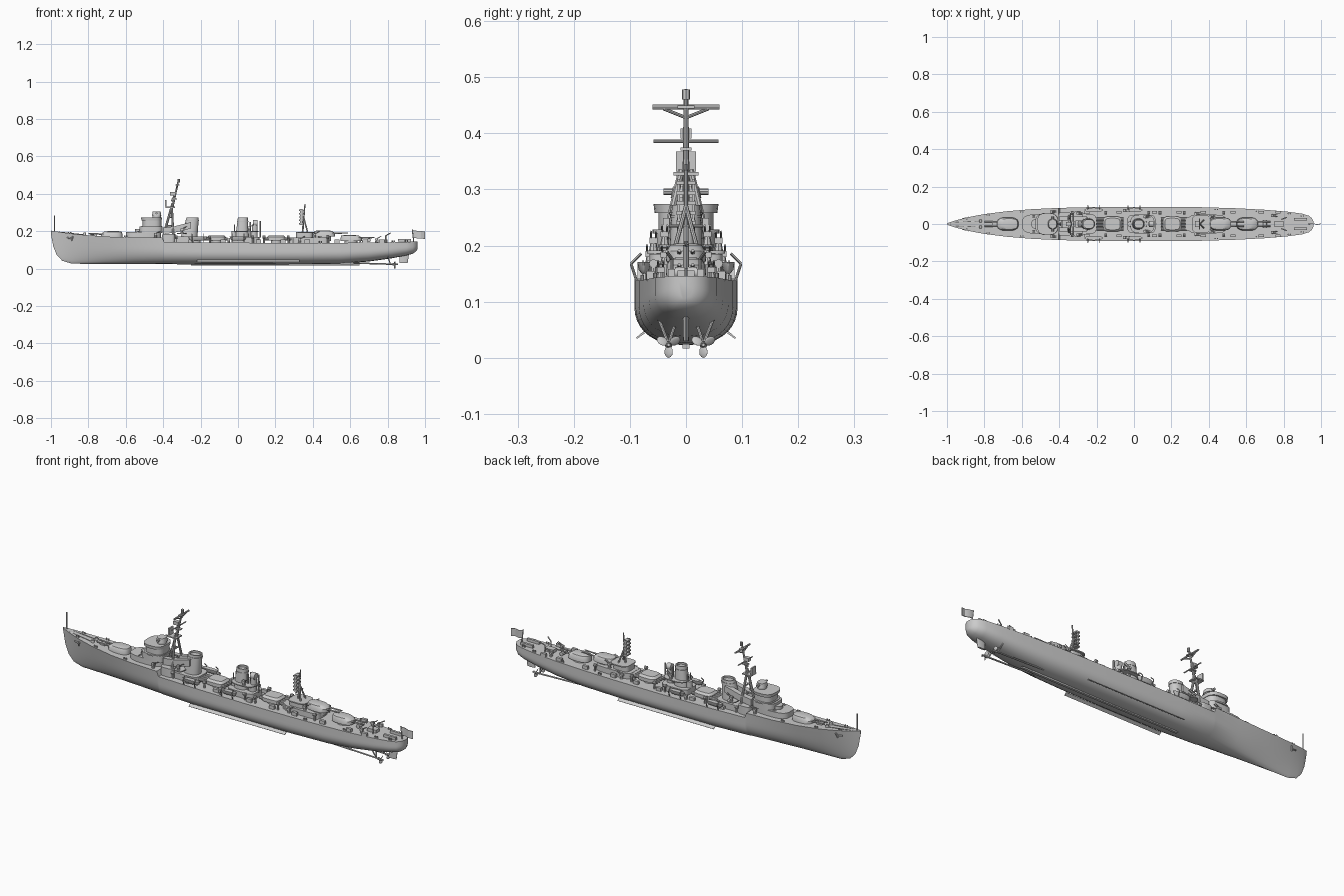
import bpy, bmesh, math
from mathutils import Vector, Matrix

def finish(bm, name):
    bmesh.ops.recalc_face_normals(bm, faces=bm.faces)
    me = bpy.data.meshes.new(name)
    bm.to_mesh(me); bm.free()
    ob = bpy.data.objects.new(name, me)
    bpy.context.collection.objects.link(ob)
    return ob

def add_loft(bm, rings):
    vs = [[bm.verts.new(p) for p in r] for r in rings]
    n = len(vs[0])
    for a, b in zip(vs, vs[1:]):
        for i in range(n):
            bm.faces.new((a[i], a[(i+1) % n], b[(i+1) % n], b[i]))
    bm.faces.new(vs[0]); bm.faces.new(vs[-1])

def ring(cx, cy, lx, ly, z, p=2, n=28):
    # superellipse outline: p=2 ellipse, larger p = squarer
    out = []
    for i in range(n):
        a = 2*math.pi*(i+.5)/n
        c, s = math.cos(a), math.sin(a)
        out.append((cx + lx/2*math.copysign(abs(c)**(2/p), c),
                    cy + ly/2*math.copysign(abs(s)**(2/p), s), z))
    return out

def add_slab(bm, cx, cy, lx, ly, z0, z1, p=4, top=1.0, n=28):
    add_loft(bm, [ring(cx, cy, lx, ly, z0, p, n), ring(cx, cy, lx*top, ly*top, z1, p, n)])

def slabs(name, rows):
    bm = bmesh.new()
    for r in rows: add_slab(bm, *r)
    return finish(bm, name)

def add_rod(bm, a, b, r, r2=None, seg=8):
    a, b = Vector(a), Vector(b)
    d = b - a
    m = Matrix.Translation((a+b)/2) @ d.to_track_quat('Z', 'Y').to_matrix().to_4x4()
    bmesh.ops.create_cone(bm, cap_ends=True, segments=seg, radius1=r,
                          radius2=r if r2 is None else r2, depth=d.length, matrix=m)

def rods(name, rows):
    bm = bmesh.new()
    for r in rows: add_rod(bm, *r)
    return finish(bm, name)

def add_box(bm, c, s):
    bmesh.ops.create_cube(bm, size=1, matrix=Matrix.Translation(c) @ Matrix.Diagonal((*s, 1)))

def boxes(name, rows):
    bm = bmesh.new()
    for c, s in rows: add_box(bm, c, s)
    return finish(bm, name)

# hull: x, half beam, deck height, keel height, fullness
stations = [(-1, .002, .203, .185, 0), (-.988, .008, .201, .12, 0), (-.97, .014, .198, .075, 0),
    (-.94, .023, .194, .042, .05), (-.89, .036, .187, .027, .1), (-.8, .053, .178, .025, .25),
    (-.68, .068, .170, .025, .45), (-.55, .079, .167, .025, .7), (-.405, .086, .167, .024, .88),
    (-.395, .086, .142, .024, .88), (-.2, .091, .140, .022, 1), (.1, .092, .138, .022, 1),
    (.35, .090, .138, .023, 1), (.55, .084, .138, .026, 1), (.7, .076, .139, .038, 1),
    (.82, .066, .141, .055, 1), (.9, .055, .143, .070, 1), (.935, .044, .144, .080, 1),
    (.952, .030, .145, .092, 1), (.960, .012, .146, .104, 1)]
bm = bmesh.new()
rings = []
for x, b, zd, zk, w in stations:
    side = []
    for i in range(13):
        s = (i/12)**1.4
        t = min(1, s/.62)
        y = b*((1-w)*s**.85 + w*(1-(1-t)**2.3)**(1/2.3))
        side.append((x, y, zk+(zd-zk)*s))
    rings.append([(x, -y, z) for x, y, z in side[:0:-1]] + side)
add_loft(bm, rings)
finish(bm, "hull")

rods("bilge_keels", [])
boxes("keel_strip", [((.2, 0, .021), (.9, .012, .008))])
bm = bmesh.new()
for s in (-1, 1):
    add_loft(bm, [[(x, s*.076, .047), (x, s*.089, .036), (x, s*.087, .034), (x, s*.073, .044)]
                  for x in (-.22, .33)])
finish(bm, "bilge_keel_fins")
bpy.data.objects.remove(bpy.data.objects["bilge_keels"])

# rudder, shafts, propellers
bm = bmesh.new()
add_loft(bm, [ring(.885, 0, .045, .010, .03), ring(.89, 0, .05, .012, .085)])
finish(bm, "rudder")
bm = bmesh.new()
for s in (-1, 1):
    y = s*.031
    add_rod(bm, (.55, y, .032), (.845, y, .023), .004)
    for dy in (-.014, .017):
        add_rod(bm, (.815, y, .024), (.80, y+s*dy, .068), .003)
    add_rod(bm, (.825, y, .023), (.855, y, .023), .007, .003)
    for k in range(3):
        a = math.pi/2 + k*2*math.pi/3 + (math.pi)
        m = (Matrix.Translation((.838, y, .0235)) @ Matrix.Rotation(a, 4, 'X')
             @ Matrix.Translation((0, .013, 0)) @ Matrix.Rotation(.6, 4, 'Y')
             @ Matrix.Diagonal((.004, .021, .018, 1)))
        bmesh.ops.create_uvsphere(bm, u_segments=10, v_segments=6, radius=.5, matrix=m)
finish(bm, "propellers_and_shafts")

# gun turrets with twin barrels (d = facing direction along x)
def turret(name, cx, z, d):
    bm = bmesh.new()
    add_slab(bm, cx, 0, .07, .06, z-.022, z+.004, 2)
    add_loft(bm, [ring(cx, 0, .115, .072, z+.002, 2.8), ring(cx, 0, .113, .070, z+.02, 2.8),
                  ring(cx-d*.006, 0, .095, .058, z+.031, 2.8), ring(cx-d*.008, 0, .06, .035, z+.034, 2.8)])
    for y in (-.012, .012):
        add_rod(bm, (cx+d*.04, y, z+.018), (cx+d*.125, y, z+.021), .0045, .003)
    finish(bm, name)
turret("fore_turret", -.675, .166, -1)
turret("superfiring_turret", .462, .170, 1)
turret("aft_turret", .605, .145, 1)

# torpedo mounts
def torpedo_mount(name, cx, d):
    bm = bmesh.new()
    add_slab(bm, cx, 0, .06, .06, .135, .152, 2)
    add_loft(bm, [ring(cx, 0, .10, .082, .15, 4), ring(cx, 0, .10, .082, .168, 4),
                  ring(cx, 0, .08, .062, .178, 4)])
    for y in (-.027, -.009, .009, .027):
        add_rod(bm, (cx-d*.06, y, .157), (cx+d*.085, y, .157), .008, seg=10)
    finish(bm, name)
torpedo_mount("fore_torpedo_mount", -.115, -1)
torpedo_mount("aft_torpedo_mount", .205, 1)

# bridge and deckhouses
slabs("bridge", [(-.505, 0, .19, .105, .16, .196, 3), (-.465, 0, .125, .108, .19, .226, 3.5),
    (-.462, 0, .11, .12, .222, .229, 3), (-.46, 0, .10, .098, .228, .262, 3),
    (-.462, 0, .108, .112, .258, .274, 3, 1.04), (-.435, 0, .045, .045, .27, .288, 2),
    (-.435, 0, .05, .055, .285, .305, 2.5, .85), (-.53, 0, .04, .05, .19, .212, 2)])
rods("rangefinder", [((-.435, -.04, .296), (-.435, .04, .296), .006)])
slabs("midship_deckhouses", [(-.30, 0, .20, .11, .135, .172, 5), (-.37, 0, .07, .13, .135, .185, 5),
    (.04, 0, .15, .10, .135, .168, 5), (.30, 0, .05, .07, .135, .165, 5),
    (.39, 0, .20, .10, .135, .166, 5), (.355, 0, .09, .075, .165, .192, 4),
    (.36, 0, .10, .095, .190, .196, 4)])

# funnels: fore one has a sloping forward trunk
bm = bmesh.new()
add_loft(bm, [ring(-.262, 0, .09, .07, .165, 2.3), ring(-.252, 0, .078, .062, .22, 2.3),
              ring(-.243, 0, .066, .055, .272, 2.3), ring(-.243, 0, .056, .045, .272, 2.3),
              ring(-.243, 0, .056, .045, .262, 2.3)])
for s in (-1, 1):
    add_loft(bm, [[(x, s*.028+dy, z+dz) for dy, dz in ((-.013, -.02), (.013, -.02), (.013, .014), (-.013, .014))]
                  for x, z in ((-.40, .205), (-.34, .212), (-.25, .235))])
finish(bm, "fore_funnel")
bm = bmesh.new()
add_loft(bm, [ring(.022, 0, .075, .062, .16, 2.3), ring(.024, 0, .062, .056, .225, 2.3),
              ring(.026, 0, .054, .05, .272, 2.3), ring(.026, 0, .044, .04, .272, 2.3),
              ring(.026, 0, .044, .04, .262, 2.3)])
for x, z, r in ((-.233, .24, .003), (.066, .25, .004), (-.018, .235, .003)):
    for y in (-.012, .012):
        add_rod(bm, (x, y, .165), (x, y, z), r)
finish(bm, "aft_funnel")
slabs("funnel_bands", [(-.245, 0, .073, .061, .255, .259, 2.3), (.025, 0, .061, .056, .25, .254, 2.3)])

# fore mast: tripod, yards, radar
rods("fore_mast", [((-.40, 0, .17), (-.35, 0, .35), .007, .006), ((-.35, 0, .33), (-.317, 0, .478), .006, .004),
    ((-.345, -.048, .165), (-.354, -.008, .335), .006), ((-.345, .048, .165), (-.354, .008, .335), .006),
    ((-.348, -.036, .22), (-.348, .036, .22), .004), ((-.352, -.025, .27), (-.352, .025, .27), .004),
    ((-.39, 0, .23), (-.348, 0, .23), .004), ((-.376, 0, .275), (-.352, 0, .275), .004),
    ((-.339, -.058, .386), (-.339, .058, .386), .003), ((-.324, -.060, .447), (-.324, .060, .447), .0045),
    ((-.327, 0, .428), (-.325, -.04, .444), .003), ((-.327, 0, .428), (-.325, .04, .444), .003),
    ((-.317, 0, .46), (-.317, 0, .478), .007)])
boxes("mast_platforms", [((-.362, 0, .328), (.05, .045, .006)), ((-.385, 0, .350), (.008, .035, .035)),
    ((-.34, 0, .372), (.03, .02, .005)), ((-.35, 0, .40), (.028, .02, .018)), ((-.324, 0, .447), (.02, .03, .005))])
rods("radar_struts", [((-.385, 0, .328), (-.385, 0, .36), .003), ((-.355, 0, .36), (-.335, 0, .405), .004)])

# aft mast with ladder radar
rods("aft_mast", [((.345, 0, .19), (.358, 0, .345), .005, .003), ((.38, -.028, .165), (.352, 0, .27), .004),
    ((.38, .028, .165), (.352, 0, .27), .004), ((.35, -.03, .235), (.35, .03, .235), .003)])
boxes("aft_radar", [((.338, 0, .24+.018*i), (.022, .034, .007)) for i in range(5)]
    + [((.338, y, .276), (.012, .004, .085)) for y in (-.013, .013)])

# gun and searchlight platforms
slabs("platforms", [(.045, 0, .13, .10, .197, .202, 3), (.085, 0, .04, .04, .165, .2, 2),
    (.09, 0, .03, .03, .2, .235, 2), (-.30, 0, .05, .14, .186, .191, 4), (-.02, 0, .03, .03, .165, .2, 2)])
rods("searchlight", [((.079, 0, .243), (.104, 0, .243), .017, .017, 16), ((.118, 0, .165), (.118, 0, .255), .004)])
bm = bmesh.new()
spots = [(-.30, .058, .191), (.06, .038, .202), (.41, .038, .166), (-.555, .04, .167),
         (.33, .055, .138), (-.05, .072, .138), (.74, .045, .139), (-.44, .065, .167)]
for x, y, z in spots:
    for s in (-1, 1):
        add_rod(bm, (x, s*y, z), (x, s*y, z+.016), .008, .005)
        add_box(bm, (x, s*y, z+.018), (.016, .014, .010))
        for dy in (-.004, .004):
            add_rod(bm, (x, s*y+dy, z+.02), (x+.026, s*y+dy*1.2, z+.034), .002, seg=6)
finish(bm, "light_guns")

# ship's boats with davits
bm = bmesh.new()
for x, l in ((-.215, .10), (.0, .09)):
    for s in (-1, 1):
        y = s*.075
        add_loft(bm, [ring(x, y, l*.7, .008, .150), ring(x, y, l*.9, .019, .157), ring(x, y, l, .024, .171)])
        for dx in (-.032, .032):
            add_rod(bm, (x+dx, s*.088, .137), (x+dx, s*.098, .168), .0025)
            add_rod(bm, (x+dx, s*.098, .168), (x+dx, s*.08, .186), .0025)
finish(bm, "boats_and_davits")

# deck fittings: vents, lockers, bollards, reels
bm = bmesh.new()
for s in (-1, 1):
    for x in (-.33, -.15, .08, .14, .27, .48):
        add_rod(bm, (x, s*.058, .136), (x, s*.058, .166), .005)
        add_rod(bm, (x-.008, s*.058, .168), (x+.006, s*.058, .168), .008)
    for x in (-.25, -.08, .11, .24, .37, .53, .68, .77):
        add_box(bm, (x, s*.063, .146), (.028, .014, .018))
    for x, y, z in ((-.9, .026, .186), (-.78, .048, .176), (-.6, .065, .167), (.44, .078, .138),
                    (.66, .068, .139), (.83, .055, .141), (.9, .042, .143)):
        for dx in (-.006, .006):
            add_rod(bm, (x+dx, s*y, z-.004), (x+dx, s*y, z+.010), .0035)
    add_rod(bm, (-.82, s*.016, .176), (-.82, s*.016, .192), .009, .007, 12)
    add_rod(bm, (-.96, s*.010, .196), (-.82, s*.016, .181), .002, seg=6)
    # anchors on the bow
    add_rod(bm, (-.915, s*.028, .165), (-.885, s*.033, .160), .004)
    add_rod(bm, (-.89, s*.030, .150), (-.883, s*.036, .172), .004)
    # depth charge racks and davits at the stern
    add_box(bm, (.89, s*.026, .151), (.07, .012, .014))
    add_rod(bm, (.79, s*.025, .14), (.79, s*.025, .178), .003)
    add_rod(bm, (.79, s*.025, .176), (.815, s*.035, .19), .003)
add_box(bm, (.775, 0, .148), (.05, .03, .016))
add_box(bm, (-.77, 0, .177), (.03, .022, .012))
add_rod(bm, (.70, -.02, .152), (.70, .02, .152), .010, seg=12)
finish(bm, "deck_fittings")

# jackstaff, ensign staff and flag
rods("staffs", [((-.98, 0, .195), (-.98, 0, .285), .0028), ((.94, 0, .14), (.932, 0, .208), .003)])
bm = bmesh.new()
add_loft(bm, [[(x, y-.0015, zb), (x, y+.0015, zb), (x, y+.0015, zb+.04), (x, y-.0015, zb+.04)]
              for x, y, zb in ((.934, 0, .166), (.956, .004, .162), (.978, -.004, .161), (1.0, .002, .158))])
finish(bm, "flag")

bpy.ops.object.select_all(action='SELECT')
bpy.context.view_layer.objects.active = bpy.data.objects["hull"]
bpy.ops.object.shade_smooth_by_angle(angle=math.radians(35))
